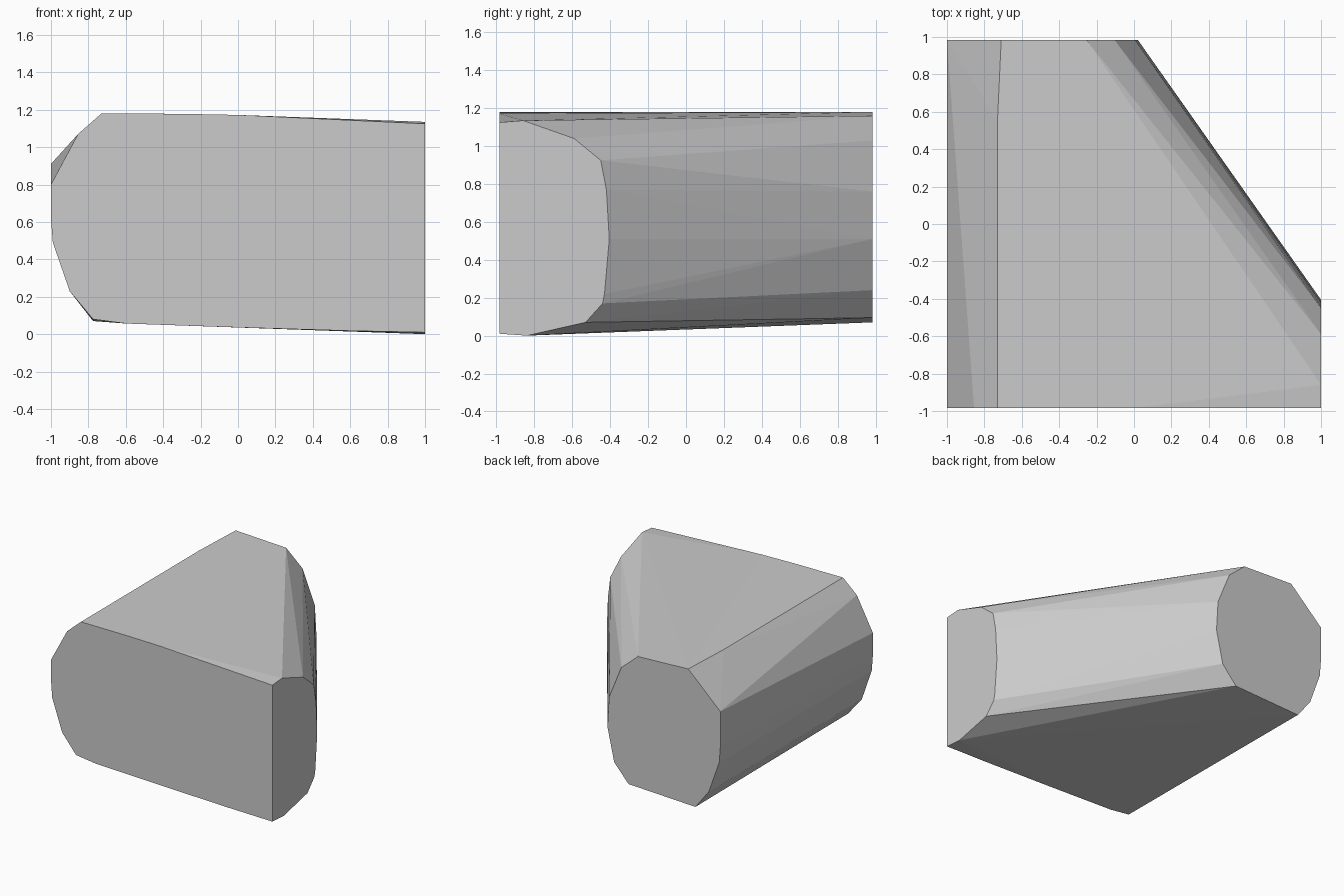
import bpy, bmesh, math

if "Cube" in bpy.data.objects:
    bpy.data.objects.remove(bpy.data.objects["Cube"])

# Flat grey finish
grey = bpy.data.materials.new("light grey")
grey.diffuse_color = (0.6, 0.6, 0.6, 1)
grey.use_nodes = True
grey.node_tree.nodes["Principled BSDF"].inputs["Base Color"].default_value = grey.diffuse_color

Y = 0.985

# Front end outline (x, z)
front = [(-0.73, 1.18), (-0.3, 1.178), (0, 1.172), (1, 1.125), (1, 0.01),
         (0.6, 0.018), (0, 0.036), (-0.6, 0.057), (-0.775, 0.08), (-0.9, 0.23),
         (-0.99, 0.49), (-1, 0.62), (-1, 0.8), (-0.855, 1.07)]

# Back end outline (x, z)
back = [(-0.71, 1.18), (-0.255, 1.16), (-0.105, 1.03), (0.005, 0.76),
        (0.02, 0.51), (-0.04, 0.24), (-0.17, 0.095), (-0.775, 0.07),
        (-0.895, 0.225), (-0.99, 0.49), (-1, 0.62), (-1, 0.91)]

# Right end outline (y, z)
right = [(-0.84, 0.0), (-0.53, 0.07), (-0.44, 0.17), (-0.43, 0.22),
         (-0.405, 0.51), (-0.42, 0.77), (-0.45, 0.925), (-0.59, 1.04),
         (-0.86, 1.135)]

points = [(x, -Y, z) for x, z in front]
points += [(x, Y, z) for x, z in back]
points += [(1, y, z) for y, z in right]
points.append((-0.73, 0.55, 1.18))  # bend in the upper left ridge

# Wrap the three ends in one convex skin
bm = bmesh.new()
for p in points:
    bm.verts.new(p)
hull = bmesh.ops.convex_hull(bm, input=bm.verts)
loose = [v for v in bm.verts if not v.link_faces]
bmesh.ops.delete(bm, geom=loose, context='VERTS')
# Merge the triangles of the flat ends
bmesh.ops.dissolve_limit(bm, angle_limit=math.radians(0.3),
                         verts=bm.verts, edges=bm.edges)
bmesh.ops.recalc_face_normals(bm, faces=bm.faces)

mesh = bpy.data.meshes.new("faceted_wedge_block")
bm.to_mesh(mesh)
bm.free()
mesh.materials.append(grey)
block = bpy.data.objects.new("faceted_wedge_block", mesh)
bpy.context.collection.objects.link(block)
